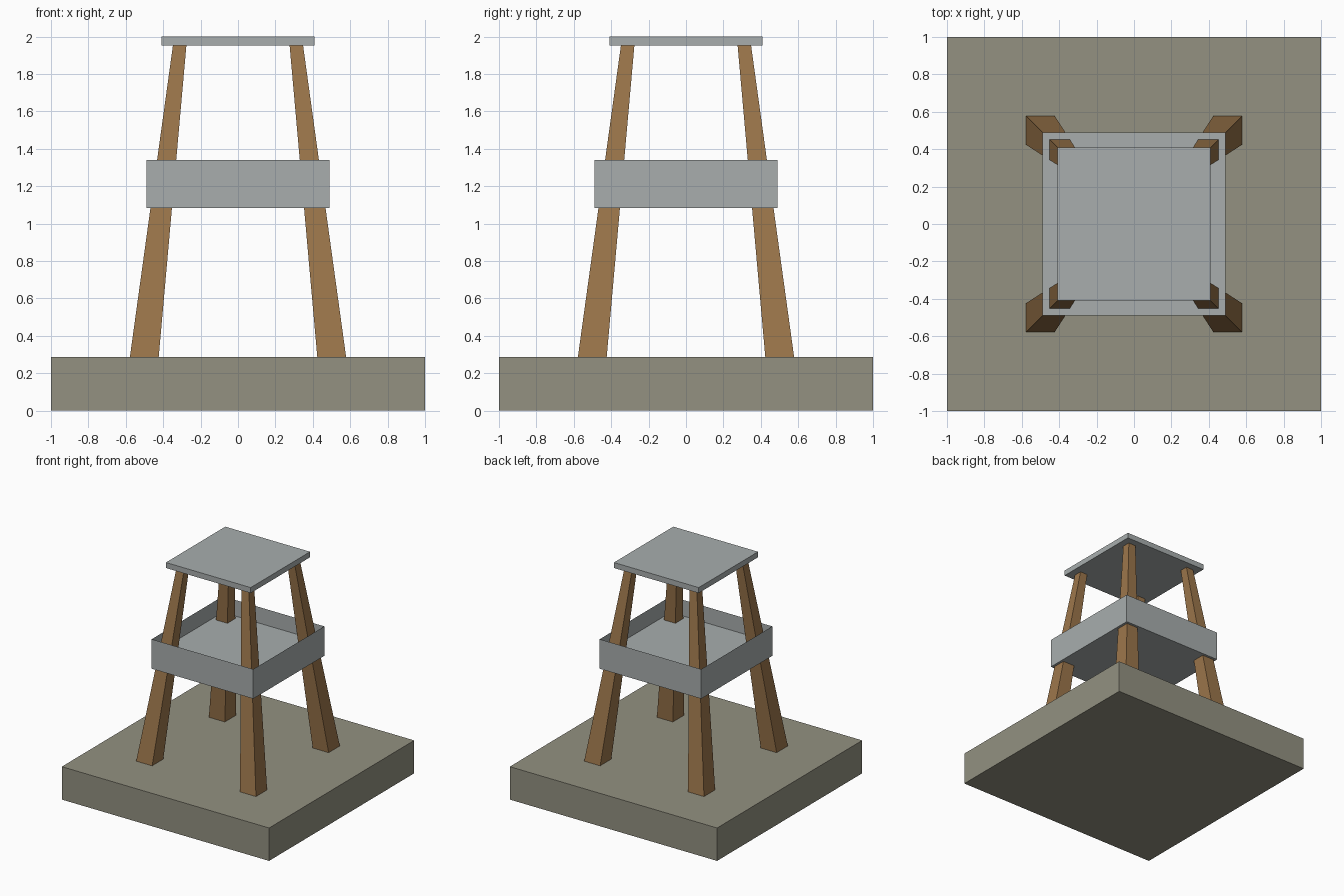
import bpy, bmesh

if "Cube" in bpy.data.objects:
    bpy.data.objects.remove(bpy.data.objects["Cube"])


def material(name, rgb):
    lin = [((c / 255 + 0.055) / 1.055) ** 2.4 for c in rgb]
    m = bpy.data.materials.new(name)
    m.diffuse_color = (*lin, 1)
    m.use_nodes = True
    m.node_tree.nodes["Principled BSDF"].inputs["Base Color"].default_value = m.diffuse_color
    return m


stone = material("stone", (147, 145, 129))
wood = material("wood", (156, 118, 75))
grey = material("grey", (168, 174, 174))


def build(name, bm, mat):
    bmesh.ops.recalc_face_normals(bm, faces=bm.faces)
    me = bpy.data.meshes.new(name)
    bm.to_mesh(me)
    bm.free()
    me.materials.append(mat)
    bpy.context.collection.objects.link(bpy.data.objects.new(name, me))


def block(bm, bottom, top):
    """Six-sided solid between two horizontal squares, each (inner, outer, z, sx, sy)."""
    rings = []
    for x0, x1, y0, y1, z in (bottom, top):
        rings.append([bm.verts.new((x, y, z)) for x, y in
                      ((x0, y0), (x1, y0), (x1, y1), (x0, y1))])
    a, b = rings
    bm.faces.new(a[::-1])
    bm.faces.new(b)
    for i in range(4):
        j = (i + 1) % 4
        bm.faces.new((a[i], a[j], b[j], b[i]))
    return b


def slab(bm, half, z0, z1):
    return block(bm, (-half, half, -half, half, z0), (-half, half, -half, half, z1))


# Ground slab
bm = bmesh.new()
slab(bm, 1.0, 0, 0.287)
build("base_slab", bm, stone)

# Four tapering, leaning legs
for side, sx in (("left", -1), ("right", 1)):
    for end, sy in (("front", -1), ("back", 1)):
        bm = bmesh.new()
        block(bm, *[(sx * i, sx * o, sy * i, sy * o, z)
                    for i, o, z in ((0.424, 0.578, 0.287), (0.276, 0.348, 1.952))])
        build(f"{end}_{side}_leg", bm, wood)

# Platform tray: solid block with its top inset and sunk to the floor
bm = bmesh.new()
top = slab(bm, 0.49, 1.083, 1.34)
face = next(f for f in bm.faces if all(v in top for v in f.verts))
bmesh.ops.inset_region(bm, faces=[face], thickness=0.075, use_even_offset=True)
floor = bmesh.ops.extrude_discrete_faces(bm, faces=[face])["faces"][0]
for v in floor.verts:
    v.co.z = 1.2
build("platform_tray", bm, grey)

# Flat roof
bm = bmesh.new()
slab(bm, 0.409, 1.952, 2.0)
build("roof", bm, grey)
